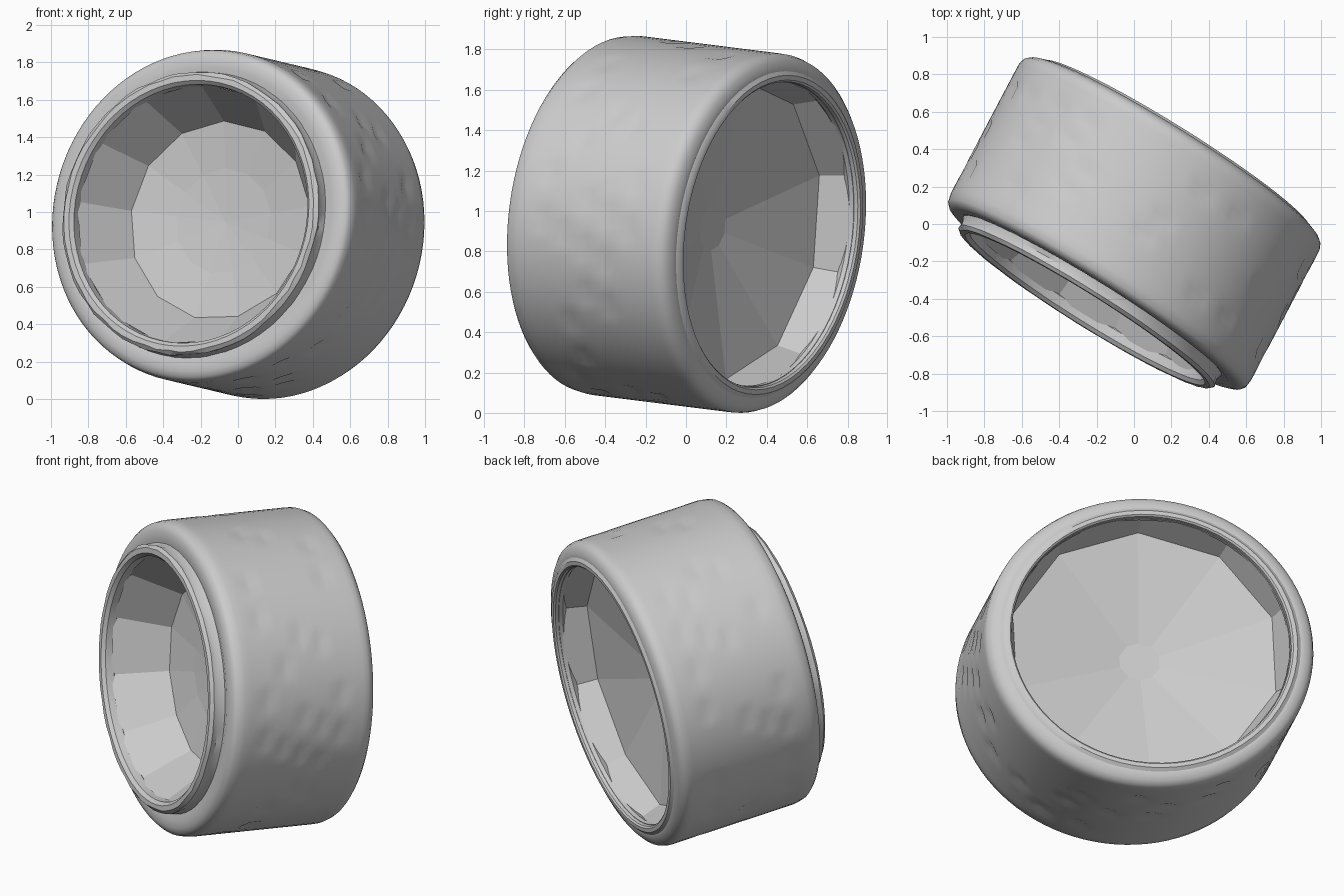
import bpy, bmesh, math, random
from mathutils import Vector, Matrix

if "Cube" in bpy.data.objects:
    bpy.data.objects.remove(bpy.data.objects["Cube"])

random.seed(4)

# Leaning wheel frame: h = across, s = axle, u = up inside the wheel plane
h = Vector((0.848, -0.53, 0.0))
s = Vector((0.463, 0.879, -0.11))
u = Vector((0.06, 0.10, 0.993)) * 0.948
FRAME = Matrix((h, s, u)).transposed().to_4x4()
FRAME.translation = Vector((0, 0, 0.935))


def lathe(name, profile, seg, closed=False, edit=None, phase=0.0, smooth=True,
          shift=0.0):
    """Turn (radius, axial) points round the axle; radius 0 makes a pole."""
    bm = bmesh.new()
    rings = []
    for r, t in profile:
        if r == 0:
            rings.append([bm.verts.new((shift, t, 0))] * seg)
            continue
        ring = []
        for i in range(seg):
            a = 2 * math.pi * (i + phase) / seg
            ring.append(bm.verts.new((shift + r * math.cos(a), t, r * math.sin(a))))
        rings.append(ring)
    pairs = list(zip(rings, rings[1:]))
    if closed:
        pairs.append((rings[-1], rings[0]))
    for a, b in pairs:
        for i in range(seg):
            j = (i + 1) % seg
            quad = list(dict.fromkeys((a[i], a[j], b[j], b[i])))
            bm.faces.new(quad)
    if edit:
        edit(rings)
    bmesh.ops.transform(bm, matrix=FRAME, verts=bm.verts)
    bmesh.ops.recalc_face_normals(bm, faces=bm.faces)
    mesh = bpy.data.meshes.new(name)
    bm.to_mesh(mesh)
    bm.free()
    ob = bpy.data.objects.new(name, mesh)
    bpy.context.collection.objects.link(ob)
    if smooth:
        bpy.ops.object.select_all(action='DESELECT')
        ob.select_set(True)
        bpy.context.view_layer.objects.active = ob
        bpy.ops.object.shade_smooth_by_angle(angle=math.radians(35))
    return ob


# Tyre: broad drum with tight shoulders, flat sidewalls and small tread dents
rows = [-0.38 + 0.04 * k for k in range(20)]
tyre_profile = [(0.77, -0.44), (0.84, -0.458), (0.89, -0.456), (0.92, -0.445),
                (0.938, -0.425)]
tyre_profile += [(0.946, t) for t in rows]
tyre_profile += [(0.945, 0.41), (0.935, 0.437), (0.912, 0.456), (0.88, 0.468),
                 (0.84, 0.472), (0.80, 0.455)]


def dent_tread(rings):
    for row in (8, 11, 14, 17, 20):
        for i in range(row % 4, 96, 4):
            if random.random() < 0.35:
                for v in (rings[row][i], rings[row + 1][i]):
                    v.co.x *= 0.987
                    v.co.z *= 0.987


lathe("tyre", tyre_profile, 96, edit=dent_tread)


# Front rim lip: raised, slightly uneven ring standing proud of the tyre
def roughen(rings):
    for ring in rings[4:7]:
        for v in ring:
            k = 1 + random.uniform(-0.006, 0.006)
            v.co.x *= k
            v.co.z *= k


lathe("front_rim_lip",
      [(0.76, -0.42), (0.73, -0.46), (0.735, -0.51), (0.755, -0.53),
       (0.785, -0.53), (0.805, -0.512), (0.80, -0.48), (0.82, -0.43)],
      64, closed=True, edit=roughen, shift=-0.02)

# Back rim lip: nearly flush with the sidewall
lathe("back_rim_lip",
      [(0.82, 0.40), (0.80, 0.43), (0.805, 0.475), (0.815, 0.484),
       (0.84, 0.484), (0.86, 0.47), (0.85, 0.44)],
      64, closed=True)

# Low-poly dished wheel faces inside each rim
lathe("front_wheel_dish",
      [(0.748, -0.475), (0.565, -0.18), (0.30, -0.14), (0, -0.12)],
      13, phase=0.3, smooth=False, shift=-0.015)
lathe("back_wheel_dish",
      [(0.838, 0.44), (0.785, 0.28), (0.12, 0.15), (0, 0.15)],
      10, phase=0.4, smooth=False)

# Rest the wheel on the ground
obs = list(bpy.context.collection.objects)
low = min(v.co.z for o in obs for v in o.data.vertices)
for o in obs:
    o.data.transform(Matrix.Translation((0, 0, -low)))
